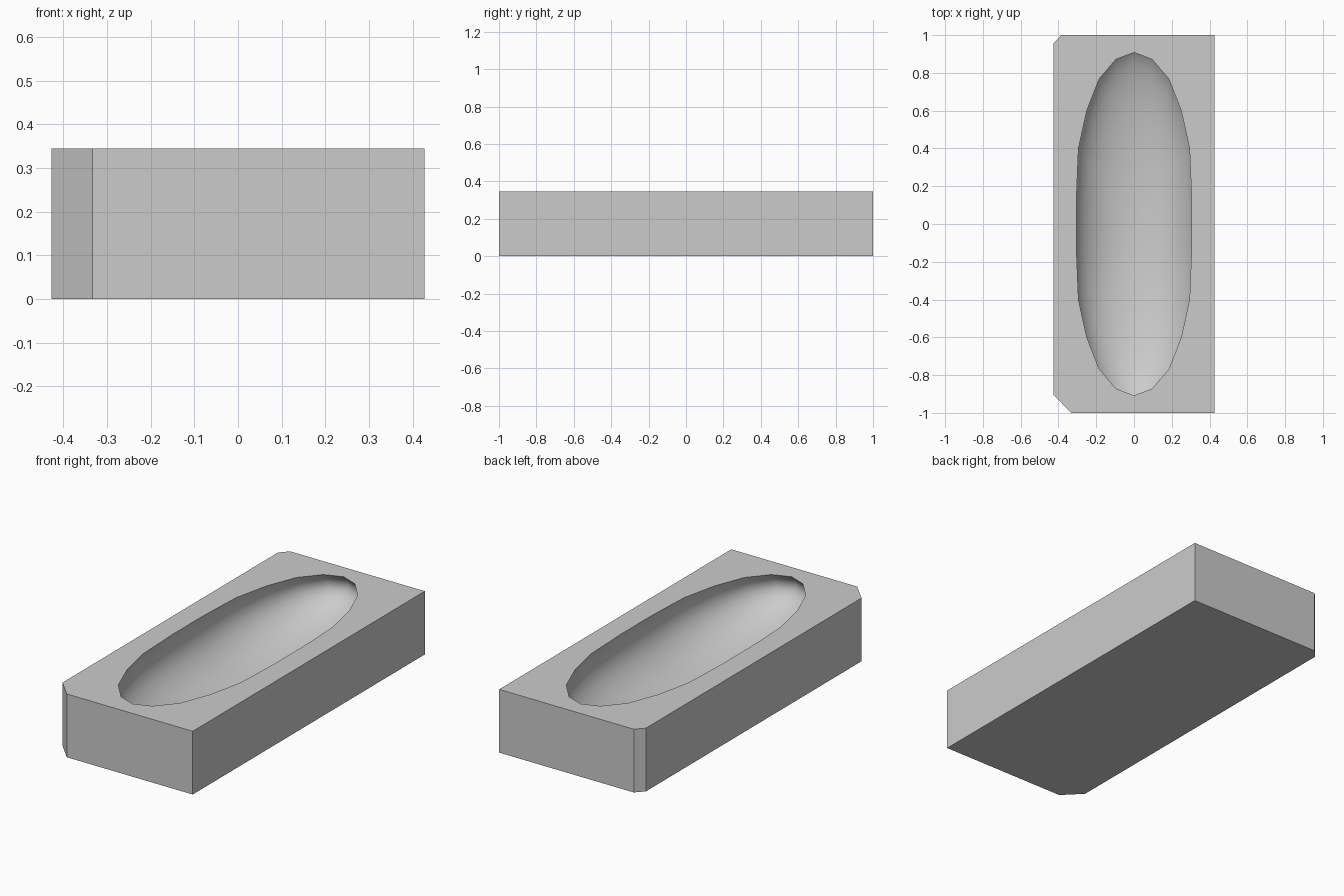
import bpy, bmesh
from math import sin, cos, asin, pi

if "Cube" in bpy.data.objects:
    bpy.data.objects.remove(bpy.data.objects["Cube"])

W, L, H = 0.427, 1.0, 0.345          # half width, half length, height
SINK, DEPTH, RINGS = 0.07, 0.23, 14  # widest level below the top, depth below that

bm = bmesh.new()


def ring(points, z):
    return [bm.verts.new((x, y, z)) for x, y in points]


def skin(a, b):
    n = len(a)
    return [bm.faces.new((a[i], a[(i + 1) % n], b[(i + 1) % n], b[i])) for i in range(n)]


def loop_edges(vs):
    out = []
    for i in range(len(vs)):
        pair = (vs[i], vs[(i + 1) % len(vs)])
        out.append(bm.edges.get(pair) or bm.edges.new(pair))
    return out


# Block with two clipped corners on the left side
outline = [(-0.333, -L), (W, -L), (W, L), (-0.385, L), (-W, 0.955), (-W, -0.903)]
base, top = ring(outline, 0), ring(outline, H)
bm.faces.new(base[::-1])
skin(base, top)

# Basin rim: one quarter of the long oval, mirrored around
quarter = [(0.305, 0.13), (0.294, 0.40), (0.25, 0.60), (0.185, 0.767), (0.095, 0.872)]
half = quarter + [(0, 0.908)] + [(-x, y) for x, y in reversed(quarter)]
oval = half + [(-x, -y) for x, y in half]

# Hollow: a long ellipsoid whose widest level lies just under the rim
start = -asin(SINK / DEPTH)
rim = prev = ring(oval, H)
bowl = []
for j in range(1, RINGS):
    t = start + (pi / 2 - start) * j / RINGS
    s = cos(t) / cos(start)
    cur = ring([(x * s, y * s) for x, y in oval], H - SINK - DEPTH * sin(t))
    bowl += skin(prev, cur)
    prev = cur
pole = bm.verts.new((0, 0, H - SINK - DEPTH))
for i in range(len(prev)):
    bowl.append(bm.faces.new((prev[i], prev[(i + 1) % len(prev)], pole)))
for f in bowl:
    f.smooth = True

# Flat top surface around the basin
rim_edges = loop_edges(rim)
bmesh.ops.triangle_fill(bm, edges=loop_edges(top) + rim_edges,
                        use_beauty=True, normal=(0, 0, 1))
for e in rim_edges:
    e.smooth = False
bmesh.ops.recalc_face_normals(bm, faces=bm.faces[:])

mesh = bpy.data.meshes.new("basin_block")
bm.to_mesh(mesh)
bm.free()
bpy.context.collection.objects.link(bpy.data.objects.new("basin_block", mesh))
